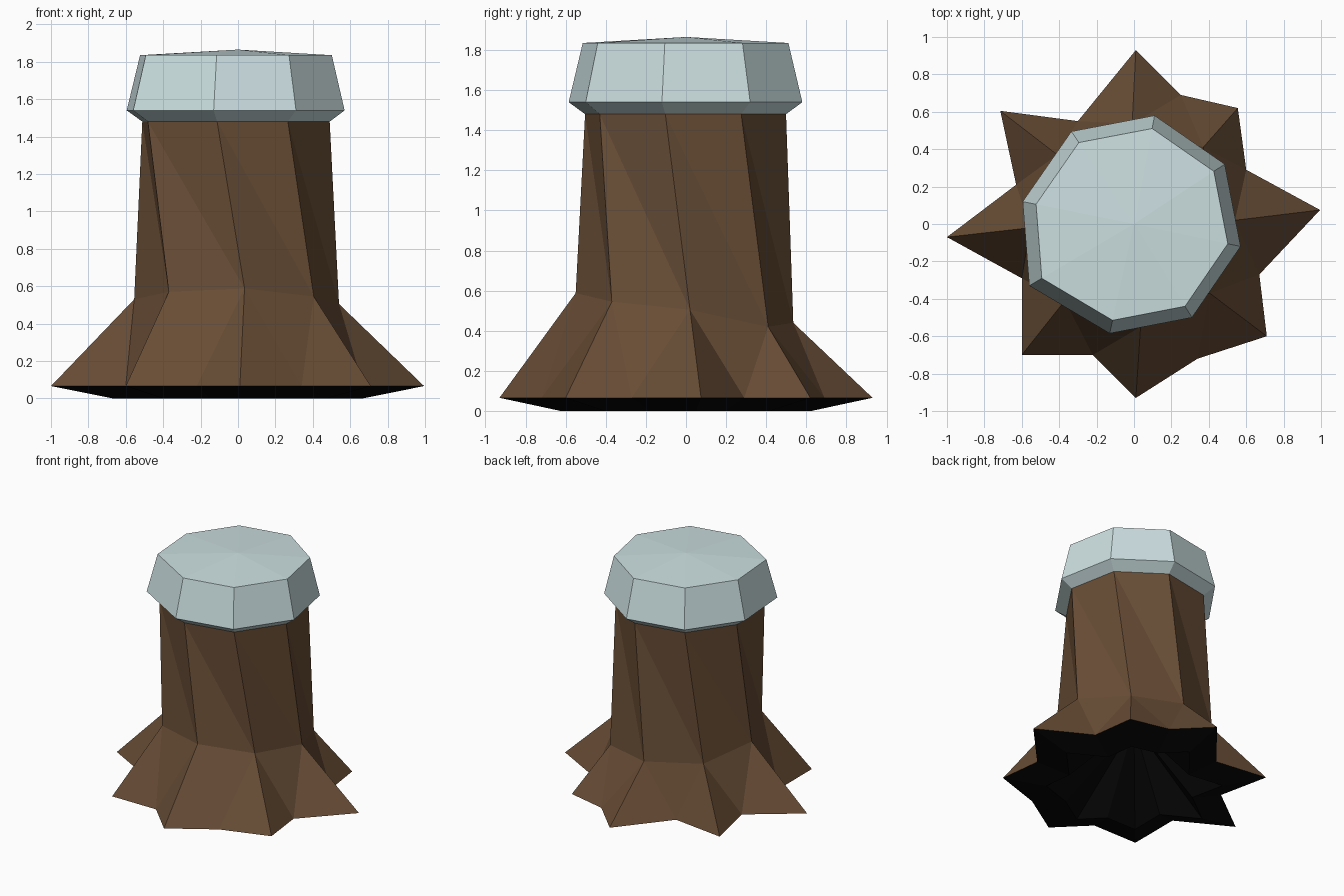
import bpy, bmesh

if "Cube" in bpy.data.objects:
    bpy.data.objects.remove(bpy.data.objects["Cube"])

N = 8


def material(name, rgb):
    m = bpy.data.materials.new(name)
    m.diffuse_color = (*rgb, 1)
    m.use_nodes = True
    m.node_tree.nodes["Principled BSDF"].inputs["Base Color"].default_value = m.diffuse_color
    return m


bark = material("bark brown", (0.138, 0.074, 0.036))
snow = material("pale snow", (0.60, 0.735, 0.745))
soil = material("black underside", (0.002, 0.002, 0.002))

# Outlines seen from above, counter-clockwise from +x
tips = [(.995, .075), (.555, .62), (.01, .93), (-.715, .605),
        (-1, -.07), (-.6, -.7), (.01, -.93), (.71, -.6)]
valleys = [(.6, .29), (.25, .69), (-.3, .55), (-.63, .21),
           (-.6, -.29), (-.22, -.7), (.34, -.72), (.67, -.27)]
waist = [(.54, .02), (.37, .41), (-.01, .535), (-.41, .37),
         (-.555, -.02), (-.37, -.41), (.035, -.55), (.405, -.37)]
waist_z = [.505, .42, .44, .465, .53, .57, .588, .545]
rim = [(.57, -.12), (.485, .32), (.11, .58), (-.335, .495),
       (-.595, .12), (-.56, -.33), (-.13, -.585), (.31, -.5)]


def ring(bm, points, z, s=1.0):
    return [bm.verts.new((x * s, y * s, z)) for x, y in points]


def bridge(bm, low, high, mat=0):
    n = len(low)
    for i in range(n):
        j = (i + 1) % n
        bm.faces.new((low[i], low[j], high[j], high[i])).material_index = mat


def finish(bm, name, mats):
    me = bpy.data.meshes.new(name)
    bm.to_mesh(me)
    bm.free()
    for m in mats:
        me.materials.append(m)
    ob = bpy.data.objects.new(name, me)
    bpy.context.collection.objects.link(ob)


# Stump: star-shaped roots, tilted waist, twisted trunk, hollow dark underside
bm = bmesh.new()
star = [p for pair in zip(tips, valleys) for p in pair]
base = ring(bm, star, 0.066)
foot = ring(bm, star, 0.0, 0.67)
mid = [bm.verts.new((x, y, z)) for (x, y), z in zip(waist, waist_z)]
top = ring(bm, rim, 1.48, 0.86)
for i in range(N):
    j = (i + 1) % N
    tip, valley, tip2 = base[2 * i], base[2 * i + 1], base[(2 * i + 2) % 16]
    bm.faces.new((tip, valley, mid[i]))
    bm.faces.new((valley, mid[j], mid[i]))
    bm.faces.new((valley, tip2, mid[j]))
    bm.faces.new((mid[i], mid[j], top[i]))
    bm.faces.new((mid[j], top[j], top[i]))
bridge(bm, foot, base, 1)
hollow = bm.verts.new((0, 0, 0.5))
for i in range(16):
    bm.faces.new((hollow, foot[(i + 1) % 16], foot[i])).material_index = 1
finish(bm, "stump", [bark, soil])

# Snow cap: chamfered below, tapered sides, shallow peak
bm = bmesh.new()
under = ring(bm, rim, 1.48, 0.86)
edge = ring(bm, rim, 1.54)
crown = ring(bm, rim, 1.835, 0.88)
bridge(bm, under, edge)
bridge(bm, edge, crown)
peak = bm.verts.new((0, 0, 1.865))
for i in range(N):
    bm.faces.new((crown[i], crown[(i + 1) % N], peak))
finish(bm, "snow_cap", [snow])
